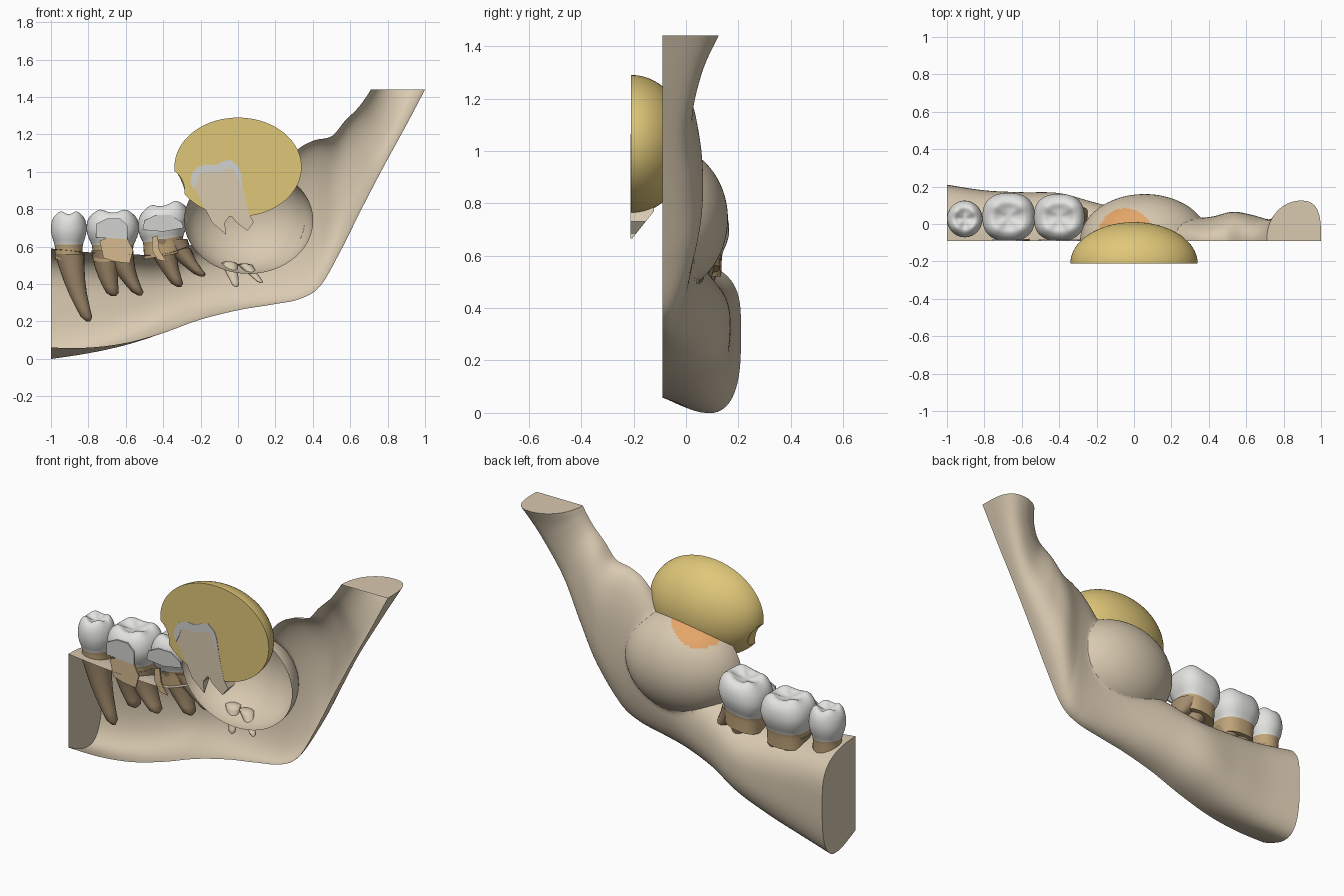
import bpy, bmesh, math
from mathutils import Vector

if "Cube" in bpy.data.objects:
    bpy.data.objects.remove(bpy.data.objects["Cube"])

CUT = -0.09  # plane where bone and teeth are sectioned


def material(name, rgb):
    m = bpy.data.materials.new(name)
    m.diffuse_color = (*rgb, 1)
    m.use_nodes = True
    m.node_tree.nodes["Principled BSDF"].inputs["Base Color"].default_value = m.diffuse_color
    return m


BONE = material("bone", (0.69, 0.585, 0.435))
YELLOW = material("cyst yellow", (0.74, 0.57, 0.19))
ENAMEL = material("enamel white", (0.76, 0.76, 0.74))
CUT_ENAMEL = material("cut enamel grey", (0.64, 0.64, 0.63))
NECK = material("neck tan", (0.52, 0.37, 0.19))
ROOT = material("root brown", (0.37, 0.265, 0.155))
DECAY = material("decay tan", (0.68, 0.49, 0.28))
ORANGE = material("lining orange", (0.78, 0.38, 0.14))


def smooth(ob, angle):
    bpy.ops.object.select_all(action='DESELECT')
    ob.select_set(True)
    bpy.context.view_layer.objects.active = ob
    bpy.ops.object.shade_smooth_by_angle(angle=math.radians(angle))


def finish(name, bm, mats, angle=40, flip=True):
    if flip:
        bmesh.ops.recalc_face_normals(bm, faces=bm.faces)
    me = bpy.data.meshes.new(name)
    bm.to_mesh(me)
    bm.free()
    for m in mats:
        me.materials.append(m)
    ob = bpy.data.objects.new(name, me)
    bpy.context.collection.objects.link(ob)
    smooth(ob, angle)
    return ob


def loft(rings, closed=True, rule=None):
    """Skin a list of equal-length point rings and cap both ends."""
    bm = bmesh.new()
    vs = [[bm.verts.new(p) for p in r] for r in rings]
    n = len(rings[0])
    for i in range(len(vs) - 1):
        for j in range(n if closed else n - 1):
            k = (j + 1) % n
            f = bm.faces.new((vs[i][j], vs[i][k], vs[i + 1][k], vs[i + 1][j]))
            f.material_index = rule(i) if rule else 0
    f = bm.faces.new(vs[0])
    f.material_index = rule(0) if rule else 0
    bm.faces.new(vs[-1])
    return bm


def spline(rows, steps):
    """Catmull-Rom through rows of numbers."""
    out = []
    for i in range(len(rows) - 1):
        a, b, c, d = (rows[max(0, min(len(rows) - 1, i + k))] for k in (-1, 0, 1, 2))
        for s in range(steps):
            t = s / steps
            out.append([0.5 * (2 * q + (r - p) * t + (2 * p - 5 * q + 4 * r - w) * t * t
                               + (3 * q - p - 3 * r + w) * t ** 3)
                        for p, q, r, w in zip(a, b, c, d)])
    return out + [list(rows[-1])]


# Jawbone: open half shell; lower x,z / upper x,z / depth / droop / roundness
STATIONS = [
    (-1.0, .06, -1.0, .59, .30, .14, .60), (-.8, .06, -.8, .57, .27, .09, .68),
    (-.6, .085, -.6, .56, .26, .05, .76), (-.4, .14, -.4, .56, .255, .02, .84),
    (-.2, .21, -.22, .62, .205, 0, .90), (0, .26, 0, .70, .155, 0, .95),
    (.18, .29, .15, .90, .13, 0, .95), (.33, .32, .30, 1.10, .122, 0, .95),
    (.44, .39, .40, 1.165, .13, 0, .90), (.55, .58, .50, 1.19, .155, 0, .85),
    (.66, .80, .57, 1.27, .14, 0, .85), (.78, 1.03, .64, 1.34, .115, 0, .90),
    (.90, 1.25, .685, 1.40, .15, 0, .90), (1.0, 1.44, .71, 1.44, .215, 0, .90)]
BALL_C, BALL_R = Vector((.057, CUT, .74)), Vector((.345, .25, .285))


def ball_dist(p):
    d = p - BALL_C
    return math.sqrt(sum((d[i] / BALL_R[i]) ** 2 for i in range(3)))


def jaw_ring(lx, lz, ux, uz, depth, droop, p):
    ring = []
    skew = 1 + .45 * max(0, min(1, (lx - .45) / .4))
    for j in range(49):
        a = math.pi * j / 48
        c = math.cos(a)
        s = (0.5 - 0.5 * math.copysign(abs(c) ** p, c)) ** skew
        f = max(0, math.sin(a)) ** (p if a < math.pi / 2 else max(p, .82))
        z = lz + (uz - lz) * s - droop * f * (1 - s) ** 3
        ring.append((lx + (ux - lx) * s, CUT + depth * f, max(0, z)))
    return ring


bm = loft([jaw_ring(*r) for r in spline(STATIONS, 10)], closed=False)
# open the bone where the cavity bulges through and fit its rim to the bowl
hole = [f for f in bm.faces if all(ball_dist(v.co) < 1 for v in f.verts)]
bmesh.ops.delete(bm, geom=hole, context='FACES')
for v in bm.verts:
    d = ball_dist(v.co)
    if d < 1:
        v.co = BALL_C + (v.co - BALL_C) / d
        v.co.y = max(v.co.y, CUT)
finish("jawbone", bm, [BONE], 50)

# Bony cavity wall: half ellipsoid bowl with an orange patch on top
bm = bmesh.new()
bmesh.ops.create_uvsphere(bm, u_segments=96, v_segments=64, radius=1)
for v in bm.verts:
    v.co = BALL_C + Vector(v.co[i] * BALL_R[i] for i in range(3))
bmesh.ops.bisect_plane(bm, geom=bm.verts[:] + bm.edges[:] + bm.faces[:],
                       plane_co=(0, CUT, 0), plane_no=(0, -1, 0), clear_outer=True)
for f in bm.faces:
    c = f.calc_center_median()
    if c.z > .8 and math.hypot(c.x + .045, c.y + .06) < .145:
        f.material_index = 1
finish("cavity_bowl", bm, [BONE, ORANGE], 40, False)

# Cyst: half ellipsoid with closed flat front and a bite on the left
bm = bmesh.new()
bmesh.ops.create_uvsphere(bm, u_segments=80, v_segments=48, radius=1)
for v in bm.verts:
    v.co = Vector((v.co.x * .34, -.21 + v.co.y * .22, 1.025 + v.co.z * .265))
bmesh.ops.bisect_plane(bm, geom=bm.verts[:] + bm.edges[:] + bm.faces[:],
                       plane_co=(0, -.21, 0), plane_no=(0, -1, 0), clear_outer=True)
bmesh.ops.contextual_create(bm, geom=[e for e in bm.edges if e.is_boundary])
cyst = finish("cyst", bm, [YELLOW])
bm = bmesh.new()
bmesh.ops.create_uvsphere(bm, u_segments=48, v_segments=32, radius=.13)
bmesh.ops.translate(bm, verts=bm.verts, vec=(-.412, -.18, .90))
biter = finish("bite_cutter", bm, [YELLOW])
biter.hide_render = True
bite = cyst.modifiers.new("bite", 'BOOLEAN')
bite.operation, bite.object, bite.solver = 'DIFFERENCE', biter, 'EXACT'
bpy.context.view_layer.objects.active = cyst
bpy.ops.object.modifier_apply(modifier="bite")
bpy.data.objects.remove(biter)
smooth(cyst, 30)


def slab(name, pts, y0, y1, mat, slope=None):
    bm = bmesh.new()
    f = bm.faces.new([bm.verts.new((x, y0, z)) for x, z in pts])
    ext = bmesh.ops.extrude_face_region(bm, geom=[f])
    for v in ext['geom']:
        if isinstance(v, bmesh.types.BMVert):
            v.co.y = y1 if slope is None else min(y1, y0 + .005 + (v.co.z - .665) * slope)
    return finish(name, bm, [mat], 25)


# Sectioned unerupted tooth with enamel cap
slab("impacted_tooth", [
    (-.25, .94), (-.22, 1.02), (-.12, 1.03), (-.04, 1.06), (.01, 1.01), (.03, .90),
    (.06, .77), (.085, .73), (.05, .685), (-.01, .73), (-.04, .77), (-.07, .73),
    (-.065, .665), (-.14, .73), (-.20, .85)], -.211, -.12, BONE, .8)
slab("impacted_enamel", [
    (-.24, .91), (-.255, .95), (-.245, .99), (-.22, 1.025), (-.17, 1.04), (-.12, 1.035),
    (-.08, 1.055), (-.04, 1.065), (0, 1.03), (.015, .99), (.025, .93), (.015, .92),
    (-.01, .98), (-.03, 1.02), (-.07, 1.01), (-.12, .995), (-.18, 1.0), (-.21, .98),
    (-.22, .95)], -.2125, -.206, CUT_ENAMEL)


def oval(cx, cy, z, rx, ry, p=1.0, wave=0, lean=0, n=48):
    ring = []
    for j in range(n):
        a = 2 * math.pi * j / n
        c, s = math.cos(a), math.sin(a)
        x = rx * math.copysign(abs(c) ** p, c)
        y = cy + ry * math.copysign(abs(s) ** p, s)
        ring.append((cx + x, max(CUT + .002, y), z + lean * x - wave * math.cos(4 * a)))
    return ring


# Crowns: x, y, neck z, top z, half width, half depth, squareness, lean
TEETH = [("premolar", -.905, .027, .53, .785, .095, .098, 1.0, 0),
         ("first_molar", -.67, .037, .52, .795, .14, .128, .8, 0),
         ("second_molar", -.40, .035, .55, .83, .135, .125, .8, .18)]
PROFILE = [(0, .76, 0), (.15, .77, 0), (.32, .80, 0), (.47, .93, 0), (.62, 1, 0), (.78, .97, 0),
           (.90, .86, .004), (.97, .70, .007), (.98, .56, .007), (.94, .36, .005),
           (.91, .12, 0)]
for name, x, y, z0, z1, rx, ry, p, lean in TEETH:
    rings = [oval(x, y, z0 + (z1 - z0) * h, rx * w, ry * w, p, k, lean)
             for h, w, k in spline(PROFILE, 3)]
    finish(name + "_crown", loft(rings, rule=lambda i: int(i < 6)), [ENAMEL, NECK], 60)


# Tapered roots, top centre to tip
def root(name, top, tip, rx, ry, mat, bend=.015, start=1):
    a, b = Vector(top), Vector(tip)
    rings = []
    for t in (0, .06, .2, .4, .6, .8, .93, 1):
        c = a.lerp(b, t)
        c.x -= bend * math.sin(math.pi * t) * (1 if b.x > a.x else -1)
        w = (1 - .65 * t) * (.4 if t == 1 else start if t == 0 else 1)
        rings.append(oval(c.x, c.y, c.z, rx * w, ry * w, n=24))
    finish(name, loft(rings), [mat], 60)


root("premolar_root", (-.90, .02, .56), (-.80, .03, .20), .078, .078, ROOT)
root("first_molar_front_root", (-.70, .03, .58), (-.665, .03, .335), .085, .10, ROOT)
root("first_molar_back_root", (-.64, .03, .58), (-.525, .03, .34), .08, .10, ROOT)
root("second_molar_front_root", (-.41, .03, .64), (-.315, .03, .385), .082, .10, ROOT)
root("second_molar_back_root", (-.35, .03, .64), (-.19, .03, .44), .08, .09, ROOT)
# Root bumps on the cavity floor
root("floor_bump_a", (-.05, .03, .52), (-.01, -.04, .385), .045, .035, BONE, 0, .4)
root("floor_bump_b", (.03, .03, .51), (.125, -.04, .405), .04, .035, BONE, 0, .4)

# Cut faces on the molars: grey enamel sections and decayed areas
slab("first_molar_section", [(-.76, .65), (-.76, .72), (-.70, .75), (-.63, .75), (-.59, .71),
                             (-.59, .64)], -.09, -.082, CUT_ENAMEL)
slab("second_molar_section", [(-.51, .69), (-.50, .74), (-.44, .77), (-.36, .77), (-.30, .73),
                              (-.29, .70), (-.40, .68)], -.09, -.082, CUT_ENAMEL)
slab("first_molar_decay", [(-.74, .63), (-.72, .54), (-.66, .52), (-.58, .51), (-.56, .58),
                           (-.59, .64), (-.67, .66)], -.089, -.081, DECAY)
slab("second_molar_decay", [(-.46, .58), (-.43, .53), (-.38, .52), (-.42, .58), (-.43, .66),
                            (-.46, .65)], -.089, -.081, DECAY)
